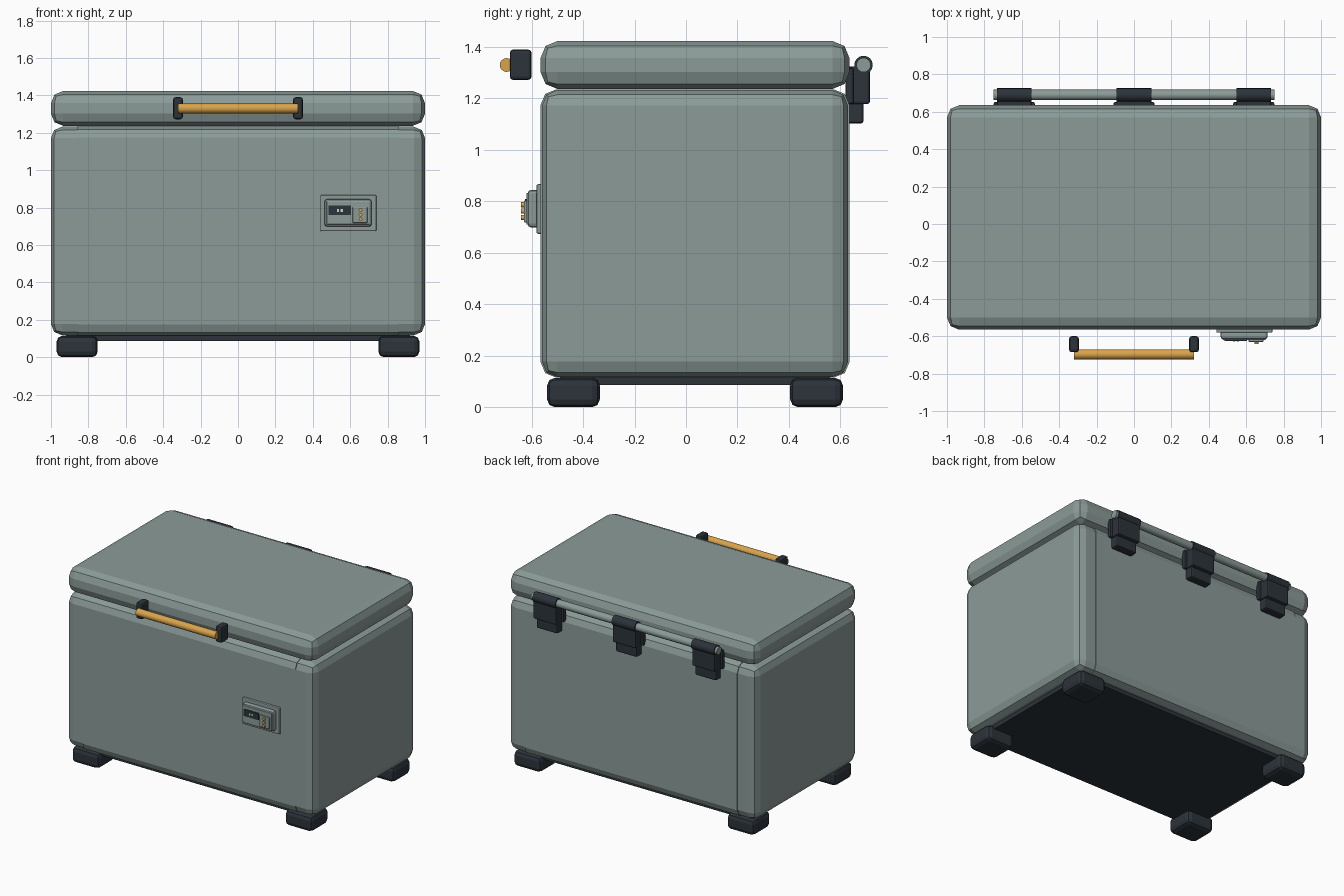
import bpy, bmesh, math
from mathutils import Vector, Matrix

if "Cube" in bpy.data.objects:
    bpy.data.objects.remove(bpy.data.objects["Cube"])


def material(name, color):
    m = bpy.data.materials.new(name)
    m.use_nodes = True
    m.diffuse_color = (*color, 1)
    m.node_tree.nodes["Principled BSDF"].inputs["Base Color"].default_value = (*color, 1)
    return m


GREY = material("sage grey", (0.26, 0.33, 0.315))
DARK = material("dark slate", (0.025, 0.033, 0.043))
GOLD = material("brass", (0.70, 0.37, 0.07))
PALE = material("pale display", (0.6, 0.65, 0.65))


def finish(bm, name, mat):
    mesh = bpy.data.meshes.new(name)
    bmesh.ops.recalc_face_normals(bm, faces=bm.faces)
    bm.to_mesh(mesh)
    bm.free()
    mesh.materials.append(mat)
    ob = bpy.data.objects.new(name, mesh)
    bpy.context.collection.objects.link(ob)
    return ob


def box(name, mat, x, y, z, bevel=0, axes=(0, 1, 2), segments=2):
    """Box from ranges; only edges parallel to the given axes are bevelled."""
    bm = bmesh.new()
    bmesh.ops.create_cube(bm, size=1)
    for v in bm.verts:
        v.co = Vector([(a + b) / 2 + c * (b - a) for c, (a, b) in zip(v.co, (x, y, z))])
    if bevel:
        edges = []
        for e in bm.edges:
            d = e.verts[0].co - e.verts[1].co
            if max(range(3), key=lambda i: abs(d[i])) in axes:
                edges.append(e)
        bmesh.ops.bevel(bm, geom=edges, offset=bevel, segments=segments,
                        profile=0.5, affect='EDGES')
    return finish(bm, name, mat)


def rod(name, mat, center, radius, length, axis='X', sides=16):
    bm = bmesh.new()
    turn = Matrix.Rotation(math.pi / 2, 4, 'Y' if axis == 'X' else 'X')
    bmesh.ops.create_cone(bm, cap_ends=True, segments=sides, radius1=radius, radius2=radius,
                          depth=length, matrix=Matrix.Translation(center) @ turn)
    ob = finish(bm, name, mat)
    for p in ob.data.polygons:
        p.use_smooth = len(p.vertices) == 4
    return ob


# Cabinet, with a slightly proud centre panel leaving a seam near each corner
box("cabinet", GREY, (-1, 1), (-0.56, 0.63), (0.117, 1.232), 0.06)
box("centre_panel", GREY, (-0.858, 0.858), (-0.565, 0.635), (0.115, 1.235), 0.06, axes=(0,))
box("lid", GREY, (-1, 1), (-0.565, 0.635), (1.237, 1.423), 0.065)
box("base_plate", DARK, (-0.92, 0.92), (-0.49, 0.56), (0.087, 0.13))

# Feet
for sx, side in ((-1, "right"), (1, "left")):
    xr = sorted((sx * 0.75, sx * 0.97))
    for yr, end in (((-0.54, -0.335), "front"), ((0.405, 0.61), "back")):
        box(f"{end}_{side}_foot", DARK, xr, yr, (0, 0.114), 0.03)

# Front handle
for sx, side in ((-1, "right"), (1, "left")):
    xr = sorted((sx * 0.295, sx * 0.347))
    box(f"{side}_handle_bracket", DARK, xr, (-0.685, -0.6), (1.272, 1.39), 0.013)
rod("handle_bar", GOLD, (0, -0.697, 1.33), 0.027, 0.64)

# Control panel
box("control_backplate", GREY, (0.44, 0.74), (-0.581, -0.55), (0.674, 0.867), 0.006)
box("control_housing", GREY, (0.462, 0.715), (-0.616, -0.57), (0.698, 0.845), 0.015)
box("control_face", GREY, (0.474, 0.703), (-0.62, -0.61), (0.71, 0.833), 0.003)
box("display", DARK, (0.484, 0.603), (-0.625, -0.615), (0.76, 0.81))
for x in (0.535, 0.555):
    box("display_mark", PALE, (x - 0.006, x + 0.006), (-0.627, -0.62), (0.777, 0.793))
box("button_plate", GREY, (0.613, 0.692), (-0.63, -0.615), (0.718, 0.803), 0.004)
for z in (0.787, 0.762, 0.737):
    rod("button", GOLD, (0.655, -0.63, z), 0.01, 0.022, 'Y', 12)

# Rear hinges on a shared rod
rod("hinge_rod", GREY, (0, 0.69, 1.33), 0.028, 1.5)
for x in (-0.64, 0, 0.64):
    rod("hinge_sleeve", DARK, (x, 0.69, 1.33), 0.036, 0.186)
    box("hinge_block", DARK, (x - 0.093, x + 0.093), (0.62, 0.715), (1.178, 1.325), 0.01)
    box("hinge_plate", DARK, (x - 0.11, x + 0.11), (0.62, 0.652), (1.178, 1.318), 0.008)
    box("hinge_leaf", DARK, (x - 0.085, x + 0.085), (0.62, 0.69), (1.103, 1.22), 0.01)
